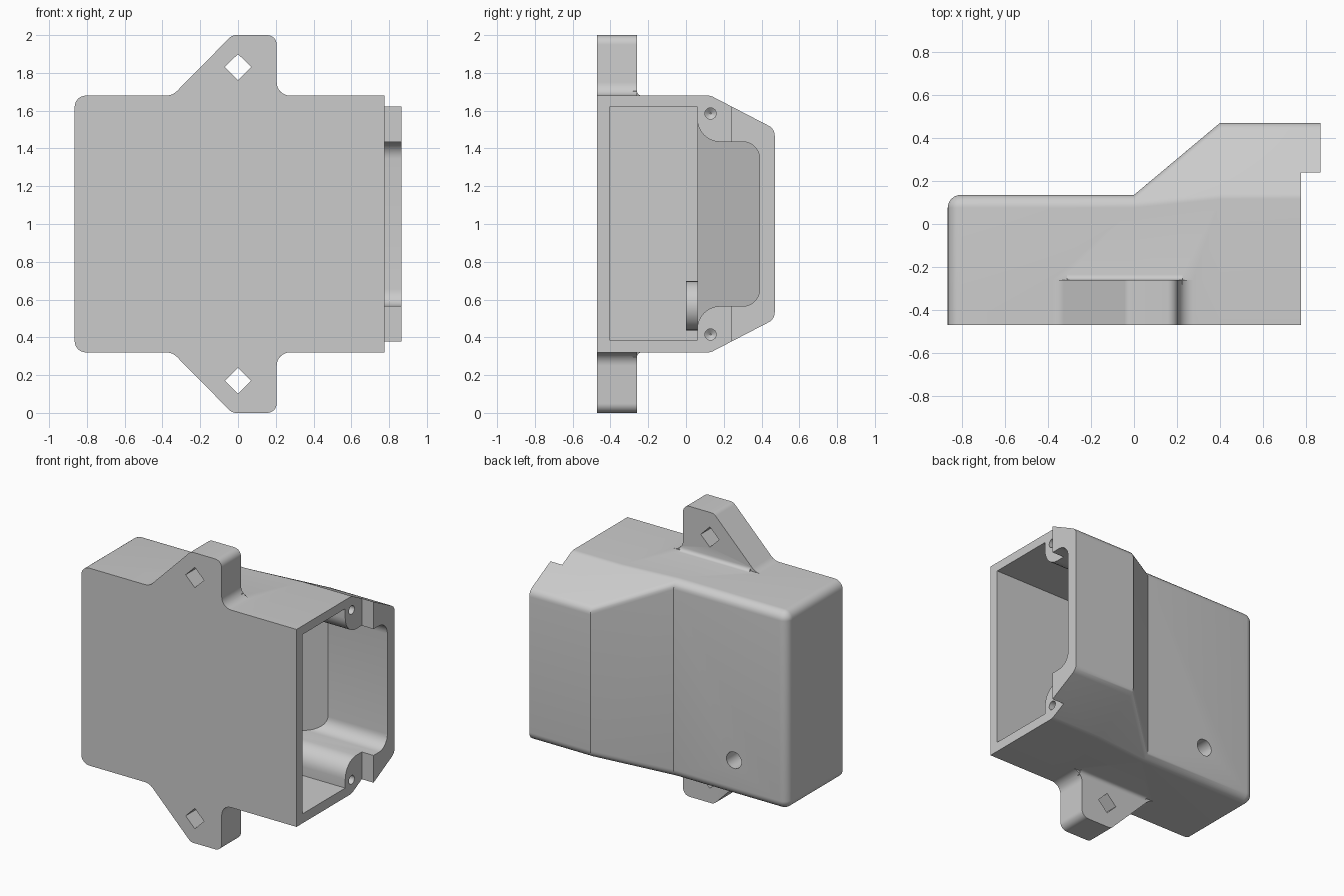
import bpy
import bmesh
from math import sin, cos, radians

old = bpy.data.objects.get("Cube")
if old:
    bpy.data.objects.remove(old, do_unlink=True)

grey = bpy.data.materials.new("plain_grey")
grey.use_nodes = True
grey.diffuse_color = (0.6, 0.6, 0.6, 1)
grey.node_tree.nodes["Principled BSDF"].inputs["Base Color"].default_value = (0.6, 0.6, 0.6, 1)


def arc(u, v, r, a0, a1, n=8):
    angles = [radians(a0 + (a1 - a0) * i / n) for i in range(n + 1)]
    return [(u + r * cos(a), v + r * sin(a)) for a in angles]


def loft(name, rings):
    """Skin a list of equally long rings and cap both ends."""
    bm = bmesh.new()
    loops = [[bm.verts.new(p) for p in ring] for ring in rings]
    n = len(loops[0])
    for a, b in zip(loops, loops[1:]):
        for i in range(n):
            j = (i + 1) % n
            bm.faces.new((a[i], a[j], b[j], b[i]))
    bm.faces.new(loops[0])
    bm.faces.new(loops[-1])
    bmesh.ops.remove_doubles(bm, verts=bm.verts, dist=0.0001)
    bmesh.ops.recalc_face_normals(bm, faces=bm.faces)
    mesh = bpy.data.meshes.new(name)
    bm.to_mesh(mesh)
    bm.free()
    mesh.materials.append(grey)
    obj = bpy.data.objects.new(name, mesh)
    bpy.context.collection.objects.link(obj)
    return obj


def prism_x(name, pts, x0, x1):
    return loft(name, [[(x, y, z) for y, z in pts] for x in (x0, x1)])


def prism_y(name, pts, y0, y1):
    return loft(name, [[(x, y, z) for x, z in pts] for y in (y0, y1)])


def rect(u0, v0, u1, v1):
    return [(u0, v0), (u1, v0), (u1, v1), (u0, v1)]


def mirrored(half):
    """Close an upper half outline with its mirror image about z = 1."""
    return half + [(u, 2 - v) for u, v in reversed(half)]


# Main shell: rounded cross-sections swept along x, deeper at the open end
TILT = 62.5
LOW = ((0.075, 1.62), (0.075, 1.62))
DEEP = ((0.115, 1.62), (0.41, 1.467))


def section(x, centres, r=0.06):
    (y1, z1), (y2, z2) = centres
    half = [(-0.47, z1 + r)] + arc(y1, z1, r, 90, TILT, 3) + arc(y2, z2, r, TILT, 0, 6)
    return [(x, y, z) for y, z in mirrored(half)]


rounded_end = [section(-0.805 - 0.06 * sin(radians(a)), LOW, 0.06 * cos(radians(a)))
               for a in range(90, -1, -15)]
body = loft("housing", rounded_end + [section(0, LOW), section(0.4, DEEP), section(0.865, DEEP)])

steps = []


def add(obj):
    steps.append(("UNION", obj))


def cut(obj):
    steps.append(("DIFFERENCE", obj))


# Mounting ears with a small fillet behind them
ear = ([(-0.38, 1.65)] + arc(-0.38, 1.76, 0.08, -90, -45, 5)
       + arc(-0.01, 1.95, 0.05, 135, 90, 5) + arc(0.155, 1.95, 0.05, 90, 0)
       + arc(0.275, 1.75, 0.07, 180, 270) + [(0.275, 1.65)])
fillet = [(-0.28, 1.67), (-0.28, 1.705)] + arc(-0.235, 1.705, 0.025, 180, 270, 4) + [(-0.235, 1.67)]
diamond = arc(0, 1.83, 0.07, 0, 270, 3)
for side in ("upper", "lower"):
    def place(pts):
        return pts if side == "upper" else [(u, 2 - v) for u, v in pts]
    add(prism_y(side + "_ear", place(ear), -0.47, -0.26))
    add(prism_x(side + "_ear_fillet", place(fillet), -0.31, 0.225))
    cut(prism_y(side + "_ear_hole", place(diamond), -0.6, -0.1))

# Step in the open end, leaving the projecting back lip
cut(prism_x("end_step", rect(-0.6, 0.2, 0.24, 1.8), 0.775, 1))

# Main cavity
cut(prism_x("cavity", rect(-0.405, 0.385, 0.06, 1.62), -0.8, 1))

# Back channel, narrowed by the screw pillars and closed by the sloping wall
channel = mirrored([(0, 1.555)] + arc(0.18, 1.555, 0.12, 180, 270) + arc(0.3, 1.345, 0.09, 90, 0))
cut(loft("channel", [[(0.02 + (y - 0.06) * 1.19, y, z) for y, z in channel],
                     [(1, y, z) for y, z in channel]]))

# Screw holes with pointed ends
for side, z in (("upper", 1.585), ("lower", 0.415)):
    cut(loft(side + "_screw_hole",
             [[(x, u, v) for u, v in arc(0.13, z, r, 0, 345, 23)]
              for x, r in ((0.53, 0.004), (0.55, 0.03), (0.9, 0.03))]))

# Cable hole in the back wall with its inner collar
add(prism_y("collar", arc(-0.46, 0.567, 0.13, 0, 350, 35), 0, 0.1))
cut(prism_y("cable_hole", arc(-0.46, 0.567, 0.057, 0, 345, 23), -0.1, 0.3))

# Combine everything into one solid
for operation, obj in steps:
    mod = body.modifiers.new(obj.name, "BOOLEAN")
    mod.operation = operation
    mod.solver = "EXACT"
    mod.object = obj
bpy.context.view_layer.update()
graph = bpy.context.evaluated_depsgraph_get()
solid = bpy.data.meshes.new_from_object(body.evaluated_get(graph))
body.modifiers.clear()
body.data = solid
for operation, obj in steps:
    bpy.data.objects.remove(obj, do_unlink=True)
solid.materials.clear()
solid.materials.append(grey)
for face in solid.polygons:
    face.material_index = 0

for obj in bpy.context.selected_objects:
    obj.select_set(False)
body.select_set(True)
bpy.context.view_layer.objects.active = body
bpy.ops.object.shade_smooth_by_angle(angle=radians(25))
